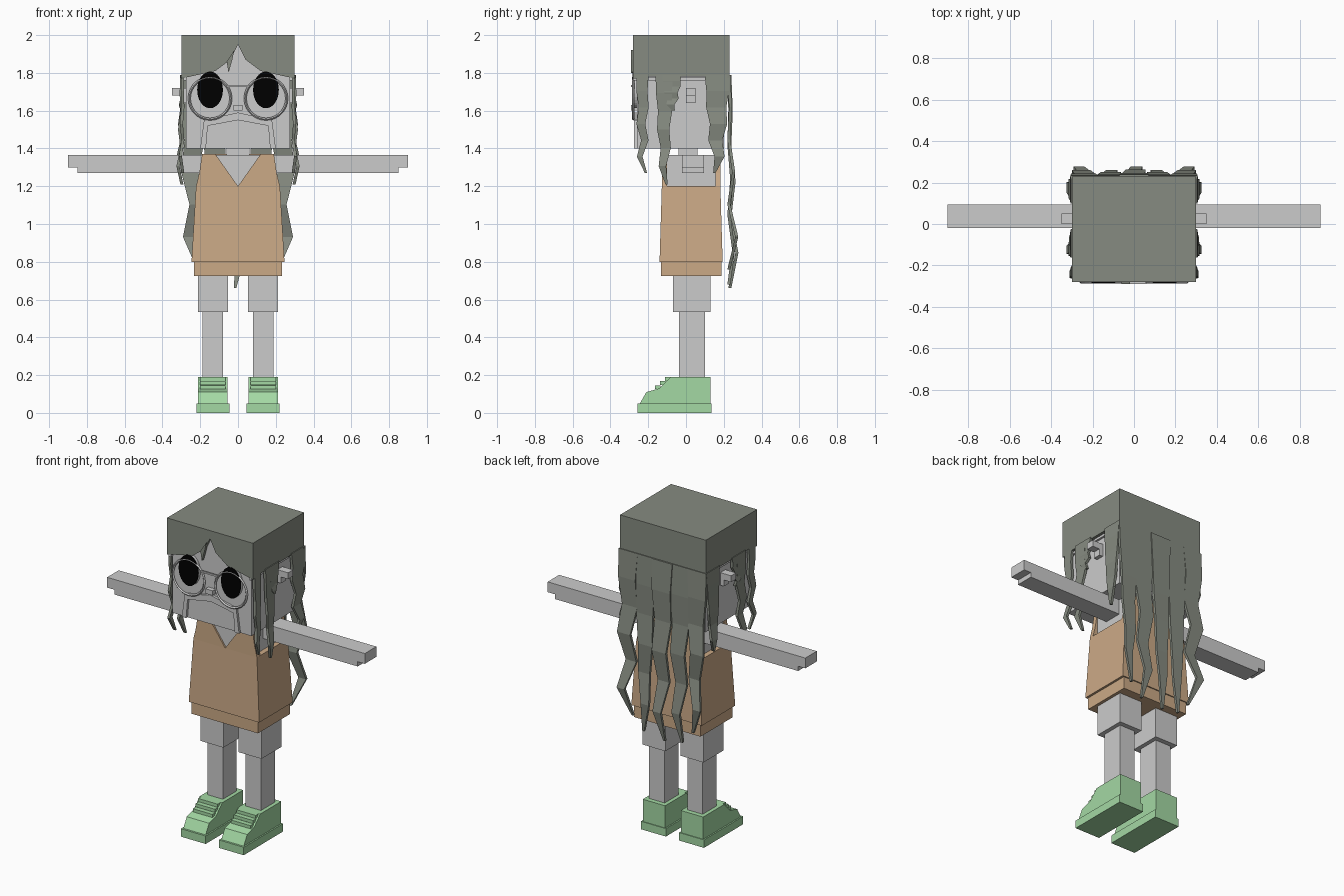
import bpy, bmesh, math

if "Cube" in bpy.data.objects:
    bpy.data.objects.remove(bpy.data.objects["Cube"], do_unlink=True)


def material(name, red, green, blue):
    mat = bpy.data.materials.new(name)
    mat.use_nodes = True
    colour = (red, green, blue, 1)
    mat.diffuse_color = colour
    mat.node_tree.nodes["Principled BSDF"].inputs["Base Color"].default_value = colour
    return mat


skin = material("pale grey skin", 0.6, 0.6, 0.6)
hair = material("grey green hair", 0.24, 0.26, 0.22)
tan = material("tan dress", 0.6, 0.4, 0.24)
mint = material("mint shoes", 0.37, 0.69, 0.37)
black = material("black eyes", 0, 0, 0)


def loft(name, rings, mat):
    """Join rings of equal size and close both ends."""
    bm = bmesh.new()
    loops = [[bm.verts.new(point) for point in ring] for ring in rings]
    count = len(loops[0])
    for lower, upper in zip(loops, loops[1:]):
        for i in range(count):
            j = (i + 1) % count
            bm.faces.new((lower[i], lower[j], upper[j], upper[i]))
    bm.faces.new(loops[0])
    bm.faces.new(loops[-1])
    bmesh.ops.recalc_face_normals(bm, faces=bm.faces)
    mesh = bpy.data.meshes.new(name)
    bm.to_mesh(mesh)
    bm.free()
    mesh.materials.append(mat)
    bpy.context.collection.objects.link(bpy.data.objects.new(name, mesh))


def rectangle(left, right, front, back, z):
    return [(left, front, z), (right, front, z), (right, back, z), (left, back, z)]


def box(name, mat, half, front, back, low, high, centre=0, flare=0):
    """Block centred sideways; flare widens the bottom."""
    loft(name, [rectangle(centre - half - flare, centre + half + flare,
                          front - flare / 2, back + flare / 2, low),
                rectangle(centre - half, centre + half, front, back, high)], mat)


def front_plate(name, mat, outline, front, back):
    loft(name, [[(x, y, z) for x, z in outline] for y in (front, back)], mat)


def mirrored(half_outline):
    return half_outline + [(-x, z) for x, z in reversed(half_outline)]


def lock(name, side, centre, top, tip, offset, width, swing, sway, on_back, steps=6):
    """Tapering zigzag lock of hair hanging on the back or on one side."""
    rings = []
    for i in range(steps + 1):
        t = i / steps
        z = top + (tip - top) * t
        middle = centre + sway * t * (-1) ** i
        outer = offset + swing * t * (1 - (-1) ** i) / 2
        inner = outer - thickness
        half = width * (1 - t) ** 0.6 + tip_width
        if on_back:
            rings.append(rectangle(side * middle - half, side * middle + half, inner, outer, z))
        else:
            rings.append(rectangle(side * inner, side * outer, middle - half, middle + half, z))
    loft(name, rings, hair)


thickness = 0.016
tip_width = 0.006

# Head, neck and hair cap
box("head", skin, half=0.275, front=-0.26, back=0.2, low=1.4, high=1.97)
box("neck", skin, half=0.06, front=-0.04, back=0.06, low=1.3, high=1.42)
box("hair_cap", hair, half=0.3, front=-0.25, back=0.23, low=1.78, high=2)
hairline = [(0, 1.95), (0.04, 1.87), (0.12, 1.81), (0.3, 1.77), (0.3, 2)]
front_plate("fringe", hair, mirrored(hairline)[1:-1] + [hairline[0]], front=-0.28, back=-0.24)
front_plate("fringe_curl", hair, [(-0.02, 1.92), (-0.06, 1.86), (-0.05, 1.8), (-0.03, 1.87)],
            front=-0.29, back=-0.27)

# Face
eye_x, eye_z = 0.148, 1.71
eye_width, eye_height = 0.068, 0.097
box("nose", skin, half=0.025, front=-0.29, back=-0.26, low=1.6, high=1.63)
box("glasses_bridge", skin, half=0.06, front=-0.29, back=-0.28, low=1.725, high=1.735)
moustache = [(0, 1.55), (0.16, 1.52), (0.17, 1.4), (0.2, 1.4), (0.18, 1.55), (0, 1.59)]
for side in (-1, 1):
    front_plate("moustache_half", skin, [(side * x, z) for x, z in moustache],
                front=-0.275, back=-0.26)
    turns = [math.tau * i / 32 for i in range(32)]
    oval = [(side * eye_x + eye_width * math.cos(turn), eye_z + eye_height * math.sin(turn))
            for turn in turns]
    front_plate("eye", black, oval, front=-0.284, back=-0.277)
    front_plate("eye_socket", skin, oval, front=-0.277, back=-0.26)
    bpy.ops.mesh.primitive_torus_add(
        location=(side * eye_x, -0.28, 1.665), rotation=(math.pi / 2, 0, 0),
        major_radius=0.11, minor_radius=0.007, major_segments=28, minor_segments=4)
    rim = bpy.context.object
    rim.name = "glasses_rim"
    rim.data.materials.append(skin)
    box("glasses_temple", skin, centre=side * 0.28, half=0.008,
        front=-0.28, back=0.1, low=1.76, high=1.775)
    box("ear", skin, centre=side * 0.3, half=0.05, front=0, back=0.05, low=1.68, high=1.72)
    box("ear_lobe", skin, centre=side * 0.28, half=0.02, front=0, back=0.05, low=1.64, high=1.68)

# Torso and dress
box("torso", skin, half=0.19, front=-0.118, back=0.165, low=1, high=1.365)
box("dress_skirt", tan, half=0.222, front=-0.128, back=0.182, low=0.8, high=1.2, flare=0.024)
box("dress_hem", tan, half=0.232, front=-0.132, back=0.187, low=0.725, high=0.8)
strap = [(0.12, 1.37), (0.19, 1.37), (0.205, 1.27), (0.222, 1.2)]
front_plate("dress_bib", tan, mirrored(strap) + [(0, 1.2)], front=-0.128, back=-0.1)
front_plate("dress_back", tan, mirrored(strap), front=0.155, back=0.182)

# Arms, legs and shoes
shoe_profile = [(0.13, 0.04), (0.13, 0.19), (-0.08, 0.19), (-0.14, 0.13),
                (-0.21, 0.11), (-0.25, 0.04)]
for side in (-1, 1):
    foot = side * 0.133
    box("arm", skin, centre=side * 0.515, half=0.335, front=-0.02, back=0.095, low=1.27, high=1.365)
    box("hand", skin, centre=side * 0.87, half=0.03, front=-0.02, back=0.095, low=1.3, high=1.365)
    box("thigh", skin, centre=foot, half=0.08, front=-0.07, back=0.13, low=0.535, high=0.78)
    box("shin", skin, centre=foot, half=0.054, front=-0.038, back=0.1, low=0.15, high=0.54)
    box("shoe_sole", mint, centre=foot, half=0.087, front=-0.257, back=0.135, low=0, high=0.05)
    loft("shoe_upper", [[(foot + edge, y, z) for y, z in shoe_profile]
                        for edge in (-0.078, 0.078)], mint)
    for row in range(3):
        front, low = -0.11 - row * 0.027, 0.17 - row * 0.022
        box("shoe_lace", mint, centre=foot, half=0.068,
            front=front, back=front + 0.03, low=low, high=low + 0.02)

# Side locks, set out from front to rear
for side in (-1, 1):
    lock("front_side_lock", side, centre=-0.23, top=1.79, tip=1.27, offset=0.3,
         width=0.026, swing=0.015, sway=0.018, on_back=False)
    lock("middle_side_lock", side, centre=-0.115, top=1.79, tip=1.21, offset=0.305,
         width=0.04, swing=0.025, sway=0.012, on_back=False)
    lock("temple_lock", side, centre=-0.075, top=1.79, tip=1.6, offset=0.305,
         width=0.045, swing=0.01, sway=0.01, on_back=False)
    lock("rear_side_lock", side, centre=0.165, top=1.79, tip=1.27, offset=0.305,
         width=0.06, swing=0.025, sway=-0.015, on_back=False)

# Back locks, joined near the cap and parting lower down
for side in (-1, 1):
    lock("outer_back_lock", side, centre=0.24, top=1.79, tip=0.76, offset=0.235,
         width=0.06, swing=0.05, sway=-0.03, on_back=True)
    lock("inner_back_lock", side, centre=0.12, top=1.79, tip=0.68, offset=0.235,
         width=0.065, swing=0.03, sway=0.015, on_back=True)
lock("middle_back_lock", side, centre=0, top=1.79, tip=0.66, offset=0.24,
     width=0.065, swing=0.045, sway=-0.015, on_back=True)
